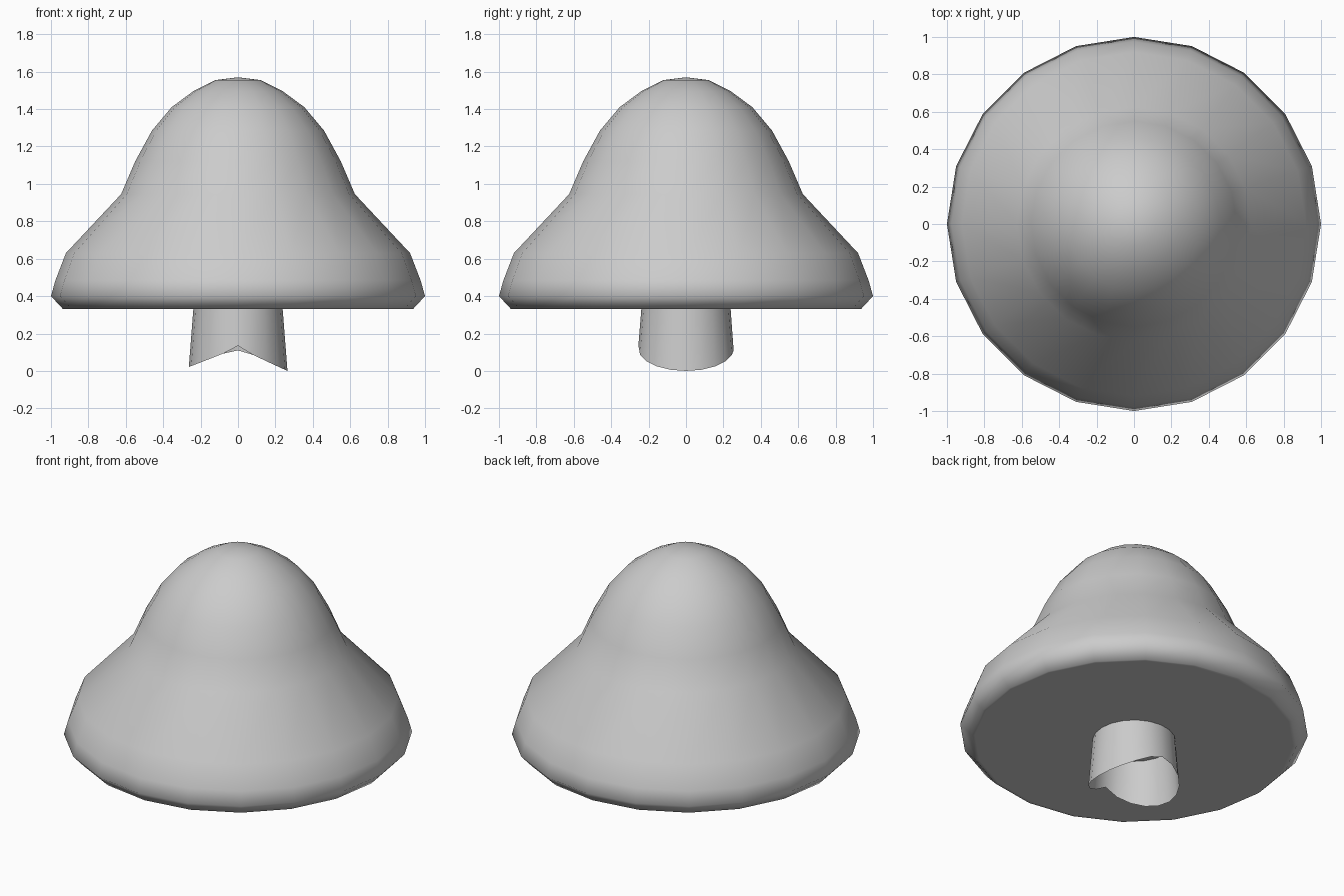
import bpy, bmesh
from math import sin, cos, pi

if "Cube" in bpy.data.objects:
    bpy.data.objects.remove(bpy.data.objects["Cube"])

SIDES = 20


def ring(bm, r, height):
    """Circle of vertices; height is a function of (x, y)."""
    vs = []
    for i in range(SIDES):
        a = 2 * pi * i / SIDES
        x, y = r * cos(a), r * sin(a)
        vs.append(bm.verts.new((x, y, height(x, y))))
    return vs


def bridge(bm, low, high):
    for i in range(SIDES):
        j = (i + 1) % SIDES
        bm.faces.new((low[i], low[j], high[j], high[i]))


def finish(bm, name):
    for f in bm.faces:
        f.smooth = True
    me = bpy.data.meshes.new(name)
    bm.to_mesh(me)
    bm.free()
    ob = bpy.data.objects.new(name, me)
    bpy.context.collection.objects.link(ob)
    return ob


# Cap: lathed bell profile with a flat closed underside
profile = [(0.915, 0.33), (0.935, 0.33), (1.0, 0.40), (0.976, 0.485), (0.92, 0.63),
           (0.625, 0.945), (0.55, 1.12), (0.46, 1.285), (0.355, 1.41),
           (0.24, 1.495), (0.12, 1.555)]
bm = bmesh.new()
rings = [ring(bm, r, lambda x, y, z=z: z) for r, z in profile]
for low, high in zip(rings, rings[1:]):
    bridge(bm, low, high)
tip = bm.verts.new((0, 0, 1.57))
base = bm.verts.new((0, 0, 0.33))
for i in range(SIDES):
    j = (i + 1) % SIDES
    bm.faces.new((rings[-1][i], rings[-1][j], tip))
    bm.faces.new((rings[0][j], rings[0][i], base))
finish(bm, "mushroom_cap")


# Stem: open, slightly flared tube with a V-notched lower edge
def notch(x, y):
    if x > 0:
        return 0.13 - 0.47 * x
    return 0.13 - 0.39 * abs(x)


bm = bmesh.new()
foot = ring(bm, 0.265, notch)
for v in foot:
    # the wall tapers, so raised points sit slightly further in
    s = 1 - 0.3 * v.co.z
    v.co.x *= s
    v.co.y *= s
    if abs(v.co.x) < 0.001:
        v.co.z = 0.14 if v.co.y < 0 else 0.115
lowest = min(v.co.z for v in foot)
for v in foot:
    v.co.z -= lowest
top = ring(bm, 0.238, lambda x, y: 0.34)
bridge(bm, foot, top)
finish(bm, "mushroom_stem")
